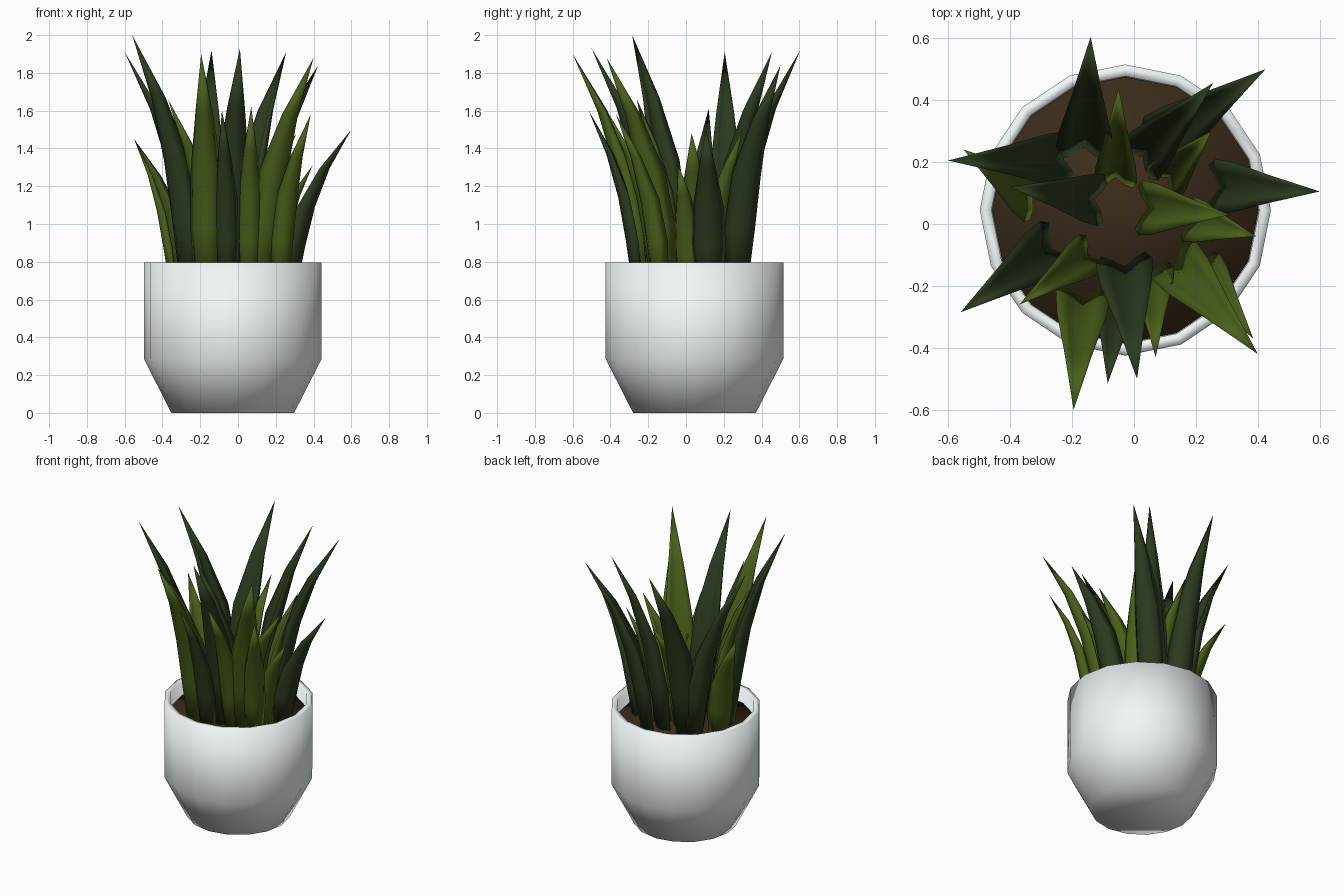
import bpy, bmesh, math
from mathutils import Vector

if "Cube" in bpy.data.objects:
    bpy.data.objects.remove(bpy.data.objects["Cube"])

CX, CY = -0.028, 0.045


def material(name, rgb):
    m = bpy.data.materials.new(name)
    m.diffuse_color = (*rgb, 1)
    m.use_nodes = True
    m.node_tree.nodes["Principled BSDF"].inputs["Base Color"].default_value = m.diffuse_color
    return m


WHITE = material("glaze", (0.88, 0.93, 0.93))
EARTH = material("earth", (0.045, 0.025, 0.010))
DARK = material("dark_leaf", (0.025, 0.043, 0.013))
LIGHT = material("light_leaf", (0.068, 0.115, 0.010))


def loft(name, rings, mat, cap_end=True):
    bm = bmesh.new()
    loops = [[bm.verts.new(p) for p in r] for r in rings]
    n = len(loops[0])
    for a, b in zip(loops, loops[1:]):
        for i in range(n):
            j = (i + 1) % n
            bm.faces.new((a[i], a[j], b[j], b[i]))
    bm.faces.new(loops[0][::-1])
    if cap_end:
        bm.faces.new(loops[-1])
    bmesh.ops.remove_doubles(bm, verts=bm.verts, dist=0.0005)
    bmesh.ops.recalc_face_normals(bm, faces=bm.faces)
    for f in bm.faces:
        f.smooth = True
    me = bpy.data.meshes.new(name)
    bm.to_mesh(me)
    bm.free()
    me.materials.append(mat)
    bpy.context.collection.objects.link(bpy.data.objects.new(name, me))


def circle(r, z, n=16):
    return [(CX + r * math.cos(2 * math.pi * i / n),
             CY + r * math.sin(2 * math.pi * i / n), z) for i in range(n)]


# Pot: 16-sided lathe with an inner wall, and the soil disc
profile = [(0.325, 0), (0.47, 0.285), (0.47, 0.795), (0.432, 0.795), (0.432, 0.69)]
loft("pot", [circle(r, z) for r, z in profile], WHITE)
loft("soil", [circle(0.43, 0.685), circle(0.43, 0.70)], EARTH)

# Leaf cross-section (across, outward), a thick crescent open to the centre
SECTION = [(-1, -0.62), (-0.72, 0.12), (0, 0.5), (0.72, 0.12), (1, -0.62),
           (0.5, -0.42), (0, -0.05), (-0.5, -0.42)]
# Along the leaf: (height fraction, lean fraction, half width)
SPINE = [(0, 0, 0.072), (0.25, 0.10, 0.094), (0.5, 0.27, 0.086),
         (0.75, 0.57, 0.048), (1, 1, 0.0)]


def leaf(index, base, tip, mat, scale):
    b, t = Vector((*base, 0.68)), Vector(tip)
    d = t - b
    out = Vector((d.x, d.y, 0)).normalized()
    side = Vector((-out.y, out.x, 0))
    rings = []
    for h, lean, w in SPINE:
        c = b + Vector((d.x * lean, d.y * lean, d.z * h))
        w *= scale
        rings.append([c + side * (u * w) + out * (v * w) for u, v in SECTION])
    loft(f"leaf_{index}", rings, mat, cap_end=False)


# Leaves: base xy, tip xyz, colour, width scale
LEAVES = [
    ((-0.16, 0.25), (-0.14, 0.605, 1.92), DARK, 1.0),
    ((0.10, 0.28), (0.425, 0.50, 1.84), DARK, 1.0),
    ((0.03, 0.22), (0.255, 0.455, 1.91), DARK, 0.95),
    ((-0.06, 0.15), (-0.05, 0.44, 1.50), LIGHT, 0.75),
    ((0.11, 0.15), (0.25, 0.30, 1.50), LIGHT, 0.8),
    ((-0.23, 0.21), (-0.60, 0.205, 1.91), DARK, 0.95),
    ((-0.33, 0.09), (-0.55, 0.24, 1.45), LIGHT, 0.9),
    ((0.28, 0.12), (0.60, 0.105, 1.50), DARK, 0.95),
    ((-0.13, 0.08), (-0.40, 0.12, 1.61), DARK, 0.9),
    ((0.05, 0.05), (0.31, 0.03, 1.48), LIGHT, 0.95),
    ((0.20, 0.01), (0.395, -0.04, 1.31), LIGHT, 0.8),
    ((0.14, -0.13), (0.40, -0.42, 1.88), LIGHT, 1.0),
    ((0.23, -0.15), (0.385, -0.37, 1.58), LIGHT, 0.75),
    ((0.06, -0.16), (0.07, -0.43, 1.62), LIGHT, 0.75),
    ((-0.03, -0.14), (0.01, -0.50, 1.93), DARK, 0.98),
    ((-0.06, -0.26), (-0.085, -0.515, 1.60), DARK, 0.7),
    ((-0.165, -0.24), (-0.195, -0.60, 1.90), LIGHT, 0.95),
    ((-0.15, -0.10), (-0.37, -0.26, 1.66), LIGHT, 0.75),
    ((-0.27, -0.08), (-0.56, -0.285, 2.0), DARK, 1.0),
]
for i, args in enumerate(LEAVES):
    leaf(i + 1, *args)
